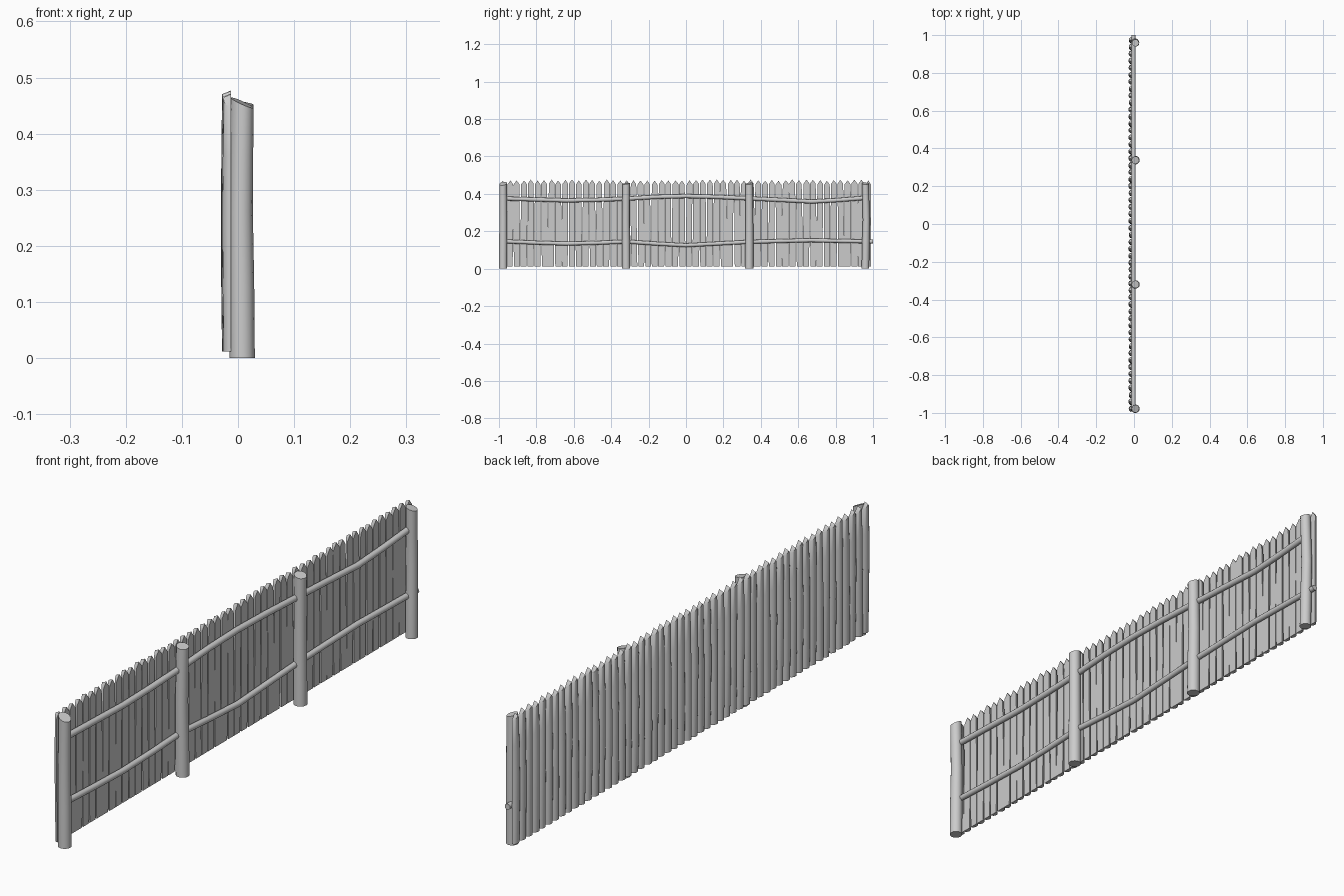
import bpy, bmesh, math, random

if "Cube" in bpy.data.objects:
    bpy.data.objects.remove(bpy.data.objects["Cube"])

random.seed(4)


def loft(name, rings, ridge=None):
    """Skin closed rings, cap both ends (top optionally split along a ridge)."""
    bm = bmesh.new()
    loops = [[bm.verts.new(p) for p in ring] for ring in rings]
    n = len(loops[0])
    for a, b in zip(loops, loops[1:]):
        for i in range(n):
            j = (i + 1) % n
            bm.faces.new((a[i], a[j], b[j], b[i]))
    bm.faces.new(loops[0][::-1])
    top = loops[-1]
    if ridge:
        p, q = ridge
        bm.faces.new(top[p:q + 1])
        bm.faces.new(top[q:] + top[:p + 1])
    else:
        bm.faces.new(top)
    bmesh.ops.recalc_face_normals(bm, faces=bm.faces)
    me = bpy.data.meshes.new(name)
    bm.to_mesh(me)
    bm.free()
    ob = bpy.data.objects.new(name, me)
    bpy.context.collection.objects.link(ob)
    bpy.ops.object.select_all(action='DESELECT')
    ob.select_set(True)
    bpy.context.view_layer.objects.active = ob
    bpy.ops.object.shade_smooth_by_angle(angle=math.radians(40))


def circle(r, n=14):
    return [(r * math.cos(2 * math.pi * i / n), r * math.sin(2 * math.pi * i / n))
            for i in range(n)]


# Posts: round logs with a slight bend and a slanted saw cut on top
def post(y, slope_x, slope_y, bend, scale=1):
    rings = []
    for z, k, r in ((0, 0, .0225), (.13, .4, .0222), (.26, 1, .021), (.36, .5, .0205), (.455, 0, .0205)):
        top = z > .45
        rings.append([(.0075 + u - .002 * k, y + v + bend * k,
                       z + (u * slope_x + v * slope_y if top else 0))
                      for u, v in circle(r * scale)])
    loft("post", rings)


post(-.978, -.45, .15, .001)
post(-.32, -.15, .1, -.002)
post(.338, -.2, .12, .001)
post(.959, -.3, -.1, .005, .92)


# Rails: round poles that sag or rise a little in every bay
def rail(name, r, path):
    loft(name, [[(-.002 + u, y, z + v) for u, v in circle(r, 12)] for y, z in path])


rail("upper_rail", .011, ((-.965, .375), (-.8, .370), (-.64, .365), (-.48, .368), (-.32, .374),
                          (-.16, .384), (0, .388), (.16, .384), (.33, .376), (.5, .368),
                          (.67, .359), (.8, .366), (.965, .379)))
rail("lower_rail", .0105, ((-.965, .146), (-.8, .139), (-.64, .134), (-.48, .138), (-.32, .145),
                           (-.16, .134), (0, .125), (.16, .134), (.33, .143), (.5, .148),
                           (.67, .152), (.8, .149), (1.0, .145)))

# Pickets: half-round split logs, flat side against the rails, pointed tops
ARC = [(math.sin(math.pi * i / 8), math.cos(math.pi * i / 8)) for i in range(9)] + [(0, 0)]


def picket(y):
    half = random.uniform(.0162, .018)
    lean = random.uniform(-.003, .003)
    bow = random.uniform(-.002, .002)
    depth = random.uniform(.013, .016)
    tip = random.uniform(.470, .477)
    rings = []
    for z, k, w in ((.012, 0, .94), (.13, .7, 1), (.25, 1, .98), (.36, .6, .95), (.44, 0, .9)):
        top = z > .43
        ring = []
        for d, s in ARC:
            zz = tip - .021 * abs(s) - .006 * d if top else z
            ring.append((-.0125 - d * depth - .002 * k * d,
                         y + s * half * w + lean * (z - .23) / .23 + bow * k, zz))
        rings.append(ring)
    loft("picket", rings, ridge=(4, 9))


COUNT = 54
for i in range(COUNT):
    picket(-.978 + i * 1.952 / (COUNT - 1))
